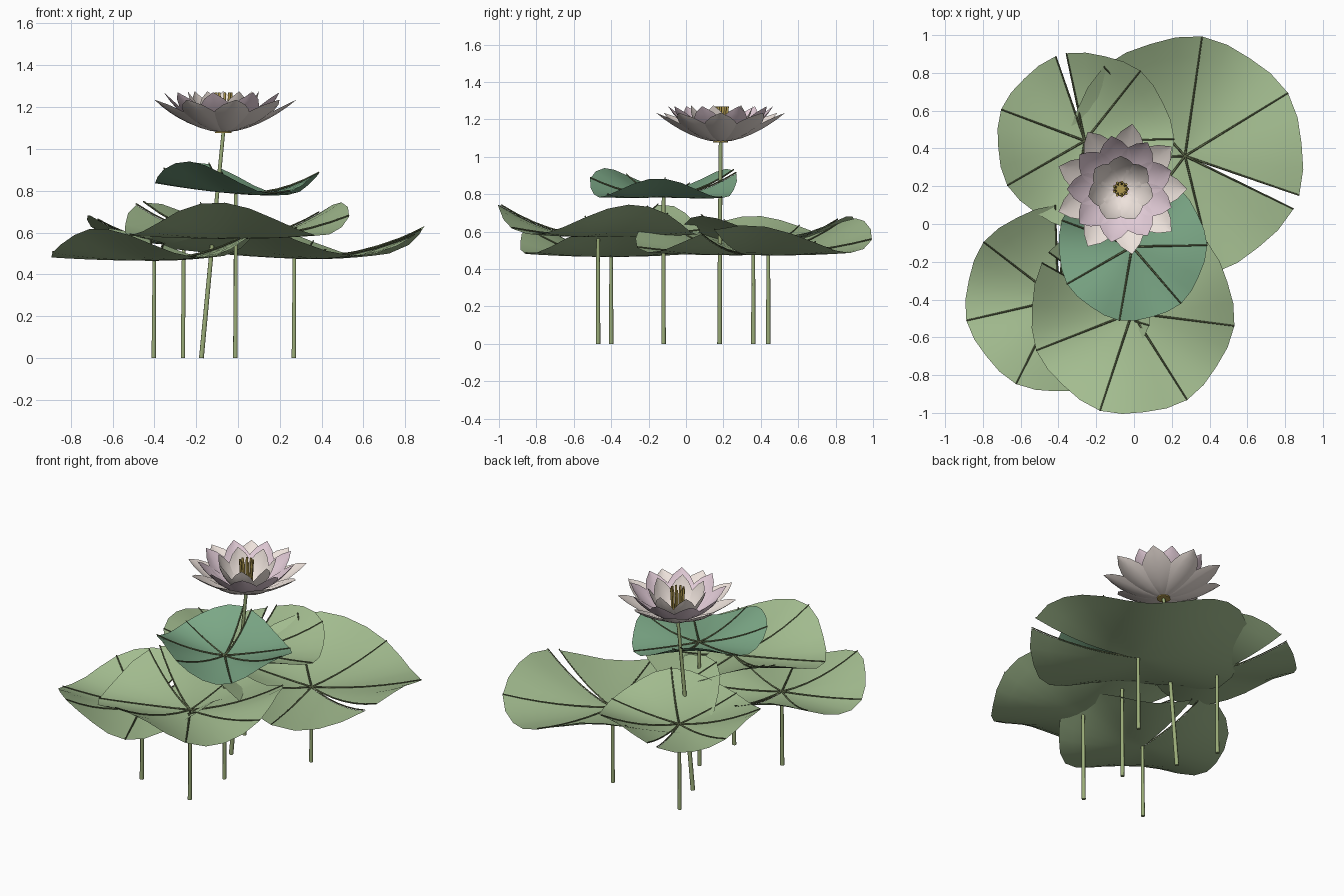
import bpy, bmesh
from math import sin, cos, pi, radians

if "Cube" in bpy.data.objects:
    bpy.data.objects.remove(bpy.data.objects["Cube"])


def material(name, rgb):
    m = bpy.data.materials.new(name)
    m.diffuse_color = (*rgb, 1)
    m.use_nodes = True
    m.node_tree.nodes["Principled BSDF"].inputs["Base Color"].default_value = m.diffuse_color
    return m


GREEN = material("leaf_green", (0.37, 0.51, 0.28))
TEAL = material("leaf_teal", (0.20, 0.39, 0.24))
VEIN = material("vein_dark", (0.12, 0.15, 0.07))
STEM = material("stem_green", (0.33, 0.42, 0.19))
PINK = material("petal_pink", (0.76, 0.60, 0.68))
CREAM = material("petal_cream", (0.85, 0.76, 0.71))
GOLD = material("stamen_gold", (0.45, 0.33, 0.08))


def finish(name, bm, mat, smooth=True):
    me = bpy.data.meshes.new(name)
    bm.to_mesh(me)
    bm.free()
    for p in me.polygons:
        p.use_smooth = smooth
    me.materials.append(mat)
    ob = bpy.data.objects.new(name, me)
    bpy.context.collection.objects.link(ob)
    return ob


def sheet(bm, rows):
    """Skin a grid of points with quads."""
    vs = [[bm.verts.new(p) for p in row] for row in rows]
    for a, b in zip(vs, vs[1:]):
        for i in range(len(a) - 1):
            bm.faces.new((a[i], b[i], b[i + 1], a[i + 1]))


def tubes(name, paths, radius, mat, taper=1.0, sides=6):
    """Sweep simple tubes along lists of points."""
    cu = bpy.data.curves.new(name, 'CURVE')
    cu.dimensions = '3D'
    cu.bevel_depth = radius
    cu.bevel_resolution = (sides - 4) // 2
    cu.use_fill_caps = True
    for pts in paths:
        s = cu.splines.new('POLY')
        s.points.add(len(pts) - 1)
        for i, p in enumerate(pts):
            s.points[i].co = (*p, 1)
            s.points[i].radius = 1 + (taper - 1) * i / (len(pts) - 1)
    cu.materials.append(mat)
    ob = bpy.data.objects.new(name, cu)
    bpy.context.collection.objects.link(ob)


# Leaves: notched wavy dishes with radiating veins and a straight stem
def leaf(name, x, y, z, R, notch, high, bowl, amp, mat, tilt=0.0, tilt_dir=180):
    gap, segs, rings = 7, 28, 6
    start = notch + gap / 2

    def point(t, k, lift=0.0):
        a = radians(start + (360 - gap) * k / segs)
        r = R * t * (1 + 0.015 * cos(2 * pi * k / 4) * t)
        h = (bowl + amp * cos(3 * (a - radians(high)))) * t * t
        h += tilt * t * cos(a - radians(tilt_dir))
        return (x + r * cos(a), y + r * sin(a), z + h + lift)

    bm = bmesh.new()
    sheet(bm, [[point(max(j / rings, 0.004), k) for k in range(segs + 1)]
               for j in range(rings + 1)])
    bmesh.ops.remove_doubles(bm, verts=bm.verts, dist=0.006)
    bmesh.ops.recalc_face_normals(bm, faces=bm.faces)
    bm.normal_update()
    if sum(f.normal.z for f in bm.faces) < 0:
        bmesh.ops.reverse_faces(bm, faces=bm.faces)
    finish(name, bm, mat)
    tubes(name + "_veins", [[point(j / rings, k, 0.006) for j in range(rings + 1)]
                            for k in range(0, segs + 1, 4)], 0.006, VEIN, 0.6, 4)
    tubes(name + "_stem", [[(x - 0.003, y, 0), (x, y, z)]], 0.012, STEM, 0.8)


leaf("back_right_leaf", 0.27, 0.36, 0.475, 0.63, -22.5, 357, 0.105, 0.08, GREEN, 0.025)
leaf("front_leaf", -0.01, -0.47, 0.57, 0.538, 147.5, 260, 0.095, 0.08, GREEN)
leaf("left_leaf", -0.40, -0.40, 0.465, 0.493, 88.5, 237, 0.085, 0.07, GREEN)
leaf("back_left_leaf", -0.26, 0.44, 0.54, 0.467, 105.5, 190, 0.09, 0.055, GREEN)
leaf("upper_leaf", -0.01, -0.12, 0.785, 0.392, 105.5, 236, 0.075, 0.06, TEAL, 0.035)

# Flower stem
FX, FY, FZ = -0.07, 0.185, 1.08
tubes("flower_stem", [[(-0.175, 0.18, 0), (-0.12, 0.182, 0.58), (FX, FY, FZ)]],
      0.013, STEM, 0.75)


# Petal rings: pointed, cupped petals
def petal_ring(name, count, R, H, width, bend, phase, mat):
    bm = bmesh.new()
    n = 7
    for i in range(count):
        a = 2 * pi * i / count + phase
        rows = []
        for j in range(n + 1):
            t = j / n
            r = 0.015 + (R - 0.015) * (t + bend * t * (1 - t))
            h = H * (t ** 1.6)
            w = max(width * (sin(pi * t ** 1.1) ** 0.75 if t < 1 else 0), 0.001)
            if j == 0:
                w = width * 0.2
            row = []
            for v in (-1, -0.5, 0, 0.5, 1):
                s = w * v
                d = r - 0.10 * w * v * v
                row.append((FX + d * cos(a) - s * sin(a),
                            FY + d * sin(a) + s * cos(a),
                            FZ + h + 0.22 * w * v * v))
            rows.append(row)
        sheet(bm, rows)
    bm.normal_update()
    finish(name, bm, mat)


petal_ring("outer_petals", 9, 0.35, 0.155, 0.092, 0.1, 0, CREAM)
petal_ring("middle_petals", 9, 0.285, 0.19, 0.085, 0.25, pi / 9, PINK)
petal_ring("inner_petals", 7, 0.175, 0.195, 0.07, 0.45, pi / 2, CREAM)

# Seed base and stamens
bm = bmesh.new()
bmesh.ops.create_cone(bm, cap_ends=True, segments=12, radius1=0.04, radius2=0.035, depth=0.025)
bmesh.ops.translate(bm, verts=bm.verts, vec=(FX, FY, FZ + 0.008))
finish("flower_base", bm, GOLD, False)
stamens = []
for i in range(9):
    c, s = cos(2 * pi * i / 9), sin(2 * pi * i / 9)
    stamens.append([(FX + 0.028 * c, FY + 0.028 * s, FZ + 0.01),
                    (FX + 0.038 * c, FY + 0.038 * s, FZ + 0.19)])
tubes("stamens", stamens, 0.007, GOLD)
